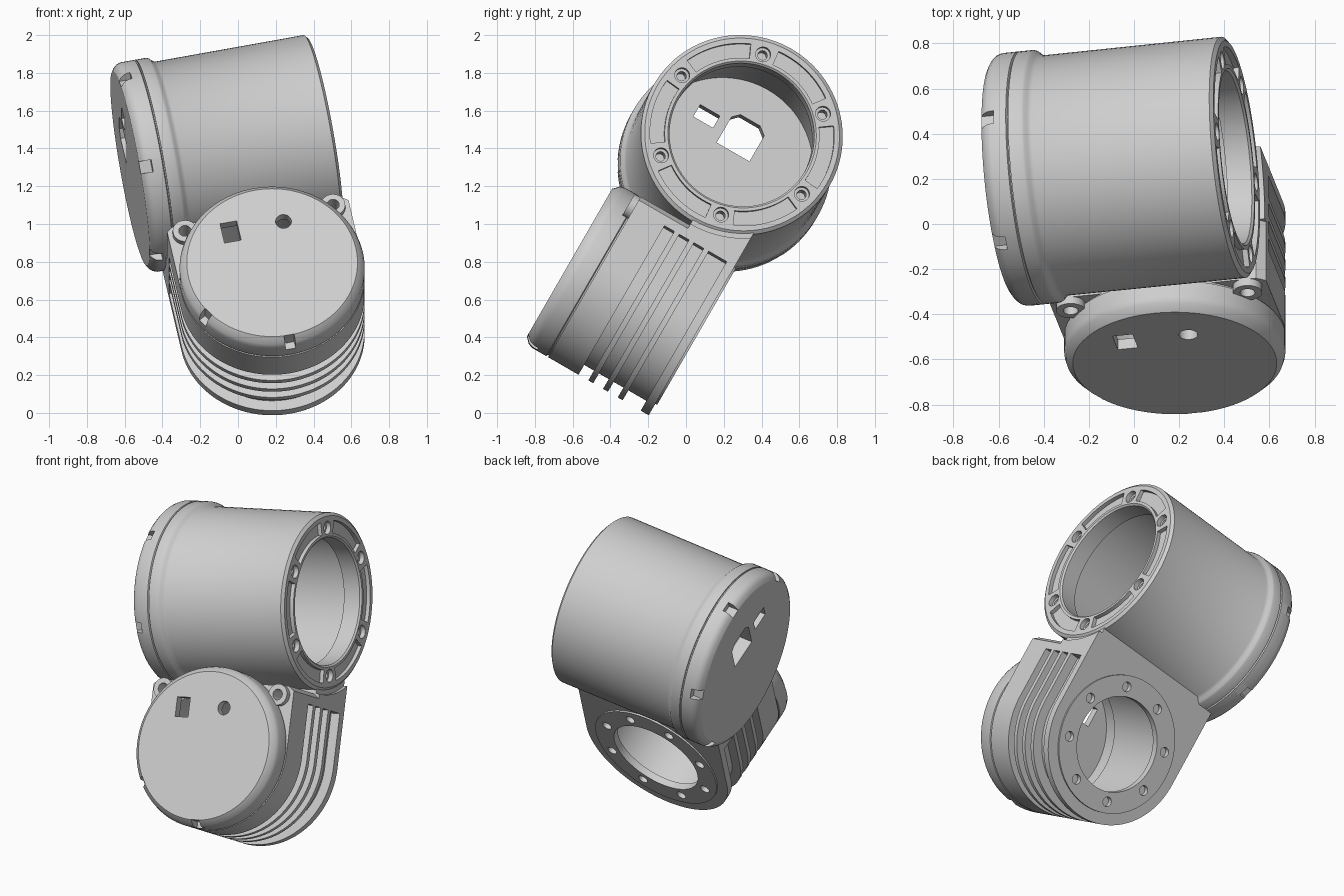
import bpy, bmesh
from math import radians, sin, cos, pi
from mathutils import Matrix, Vector

cube = bpy.data.objects.get("Cube")
if cube:
    bpy.data.objects.remove(cube, do_unlink=True)

# Axes: A along the large barrel, B along the small barrel, V from small to large
TILT = radians(11.5)
X, U = Vector((1, 0, 0)), Vector((0, 0.5, 0.866))
B = Vector((0, -0.866, 0.5))
A = X * cos(TILT) + U * sin(TILT)
V = U * cos(TILT) - X * sin(TILT)
RING = Vector((0.455, 0.297, 1.474))


def frame(x, y, z, origin):
    m = Matrix((x, y, z)).transposed().to_4x4()
    m.translation = origin
    return m


BIG = frame(V, B, A, RING)
SMALL = frame(A, V, B, RING - 0.477 * A - 0.969 * V)

metal = bpy.data.materials.new("grey metal")
metal.use_nodes = True
metal.diffuse_color = (0.62, 0.62, 0.62, 1)
metal.node_tree.nodes["Principled BSDF"].inputs["Base Color"].default_value = (0.62, 0.62, 0.62, 1)


def finish(name, bm, m):
    bm.transform(m)
    mesh = bpy.data.meshes.new(name)
    bm.to_mesh(mesh)
    bm.free()
    ob = bpy.data.objects.new(name, mesh)
    bpy.context.collection.objects.link(ob)
    mesh.materials.append(metal)
    return ob


def lathe(name, profile, m, steps=96):
    """Spin a closed (radius, height) profile around the frame's z axis."""
    bm = bmesh.new()
    vs = [bm.verts.new((r, 0, z)) for r, z in profile]
    es = []
    for p, q in zip(vs, vs[1:] + vs[:1]):
        if p.co.x > 0 or q.co.x > 0:
            es.append(bm.edges.new((p, q)))
    bmesh.ops.spin(bm, geom=vs + es, cent=(0, 0, 0), axis=(0, 0, 1),
                   angle=2 * pi, steps=steps, use_merge=True)
    bmesh.ops.remove_doubles(bm, verts=bm.verts, dist=0.0001)
    bmesh.ops.recalc_face_normals(bm, faces=bm.faces)
    return finish(name, bm, m)


def prisms(name, outlines, z0, z1, m):
    """Extrude one or more separate outlines between two heights."""
    bm = bmesh.new()
    for pts in outlines:
        # Outlines run counter-clockwise so that every face points outward
        area = sum(p[0] * q[1] - q[0] * p[1] for p, q in zip(pts, pts[1:] + pts[:1]))
        if area < 0:
            pts = pts[::-1]
        low = [bm.verts.new((x, y, z0)) for x, y in pts]
        top = [bm.verts.new((x, y, z1)) for x, y in pts]
        bm.faces.new(low[::-1])
        bm.faces.new(top)
        n = len(pts)
        for i in range(n):
            j = (i + 1) % n
            bm.faces.new((low[i], low[j], top[j], top[i]))
    return finish(name, bm, m)


def arc(r, a0, a1, n=24, cx=0, cy=0):
    return [(cx + r * cos(radians(a0 + (a1 - a0) * i / n)),
             cy + r * sin(radians(a0 + (a1 - a0) * i / n))) for i in range(n + 1)]


def circle(r, cx=0, cy=0, n=24):
    return arc(r, 0, 360, n, cx, cy)[:-1]


def polar_circles(r, ring, angles):
    return [circle(r, ring * cos(radians(t)), ring * sin(radians(t))) for t in angles]


def box(cx, cy, w, h):
    return [(cx - w / 2, cy - h / 2), (cx + w / 2, cy - h / 2),
            (cx + w / 2, cy + h / 2), (cx - w / 2, cy + h / 2)]


def rim_boxes(r, angles, w=0.065, d=0.08):
    out = []
    for t in angles:
        c, s = cos(radians(t)), sin(radians(t))
        out.append([(r * c + x * c - y * s, r * s + x * s + y * c) for x, y in box(0, 0, d, w)])
    return out


def boolean(ob, other, op="DIFFERENCE"):
    mod = ob.modifiers.new("shape", "BOOLEAN")
    mod.object, mod.operation, mod.solver = other, op, "EXACT"
    bpy.context.view_layer.objects.active = ob
    bpy.ops.object.modifier_apply(modifier=mod.name)
    bpy.data.objects.remove(other, do_unlink=True)


def cut(ob, outlines, z0, z1, m):
    boolean(ob, prisms("cutter", outlines, z0, z1, m))


# Large barrel with raised collar, bolting flange and wide hollow inside
barrel = lathe("large_barrel", [
    (0.385, -0.01), (0.395, 0), (0.518, 0), (0.537, -0.015), (0.535, -0.82), (0.545, -0.838),
    (0.558, -0.85), (0.563, -0.862), (0.563, -0.92), (0.475, -0.92), (0.475, -0.12),
    (0.385, -0.12)], BIG)
screws = [15 + 60 * k for k in range(6)]
cut(barrel, [arc(0.49, t + 9, t + 51) + arc(0.412, t + 51, t + 9) for t in screws], -0.025, 0.05, BIG)
cut(barrel, polar_circles(0.04, 0.447, screws), -0.03, 0.05, BIG)
cut(barrel, polar_circles(0.025, 0.447, screws), -0.1, -0.02, BIG)

# Large end cap with rim notches and cable openings
cap = lathe("large_end_cap", [
    (0, -0.965), (0.475, -0.965), (0.475, -0.91), (0.553, -0.91), (0.553, -0.925),
    (0.563, -0.93), (0.563, -1.0), (0.556, -1.02), (0.543, -1.035), (0.522, -1.048),
    (0, -1.048)], BIG)
cut(cap, rim_boxes(0.56, range(0, 360, 60)), -1.1, -0.985, BIG)
square = [(0.09, -0.105), (0.25, -0.105), (0.285, -0.06), (0.285, 0.06), (0.25, 0.095), (0.09, 0.095)]
cut(cap, [square, box(0.186, 0.211, 0.075, 0.12)], -1.2, -0.8, BIG)


# Finned housing: a stadium body reaching up under the large barrel
def stadium(r, top):
    return [(r, top)] + arc(r, 0, -180, 64) + [(-r, top)]


housing = prisms("finned_housing", [stadium(0.49, 0.57)], -0.315, 0.30, SMALL)
shoulder = [(-0.6, 0.30), (-0.45, 0.409), (0.45, 0.409), (0.6, 0.30), (0.6, 0.7), (-0.6, 0.7)]
cut(housing, [shoulder], 0.0, 0.5, SMALL)
ears = [(0.40, 0.349), (-0.40, 0.349)]
boolean(housing, prisms("ears", [circle(0.065, *e) for e in ears], 0.1, 0.335, SMALL), "UNION")
boolean(housing, prisms("flange", [circle(0.42, n=96)], -0.326, -0.30, SMALL), "UNION")

# Clear the housing away from the barrel's hollow and its open end
cut(housing, [circle(0.51, n=96)], -1.1, 0.1, BIG)
cut(housing, [circle(0.56, n=96)], -0.01, 0.2, BIG)
cut(housing, [circle(0.033, *e) for e in ears], 0.2, 0.5, SMALL)

# Cooling grooves around the housing
for z0, z1 in [(0.054, 0.114), (-0.036, 0.024), (-0.126, -0.066), (-0.266, -0.156)]:
    groove = stadium(0.6, 0.33) + stadium(0.43, 0.33)[::-1]
    cut(housing, [groove], z0, z1, SMALL)

# Housing bore and mounting screw holes
cut(housing, [circle(0.40, n=96)], -0.28, 0.6, SMALL)
cut(housing, [circle(0.29, n=96)], -0.6, -0.2, SMALL)
mounts = [22.5 + 45 * k for k in range(8)]
cut(housing, polar_circles(0.03, 0.35, mounts), -0.4, -0.295, SMALL)

# Small end cap with openings
small_cap = lathe("small_end_cap", [
    (0, 0.452), (0.452, 0.452), (0.482, 0.422), (0.49, 0.395), (0.49, 0.312),
    (0.48, 0.307), (0.48, 0.29), (0.41, 0.29), (0.41, 0.40), (0, 0.40)], SMALL)
cut(small_cap, [box(-0.178, 0.228, 0.09, 0.12), circle(0.042, 0.109, 0.235)], 0.3, 0.6, SMALL)
cut(small_cap, rim_boxes(0.485, (-150, -90), 0.055, 0.07), 0.37, 0.6, SMALL)

# Smooth the round walls and keep the edges crisp
for ob in (barrel, cap, housing, small_cap):
    bpy.ops.object.select_all(action="DESELECT")
    ob.select_set(True)
    bpy.context.view_layer.objects.active = ob
    bpy.ops.object.shade_smooth_by_angle(angle=radians(30))
